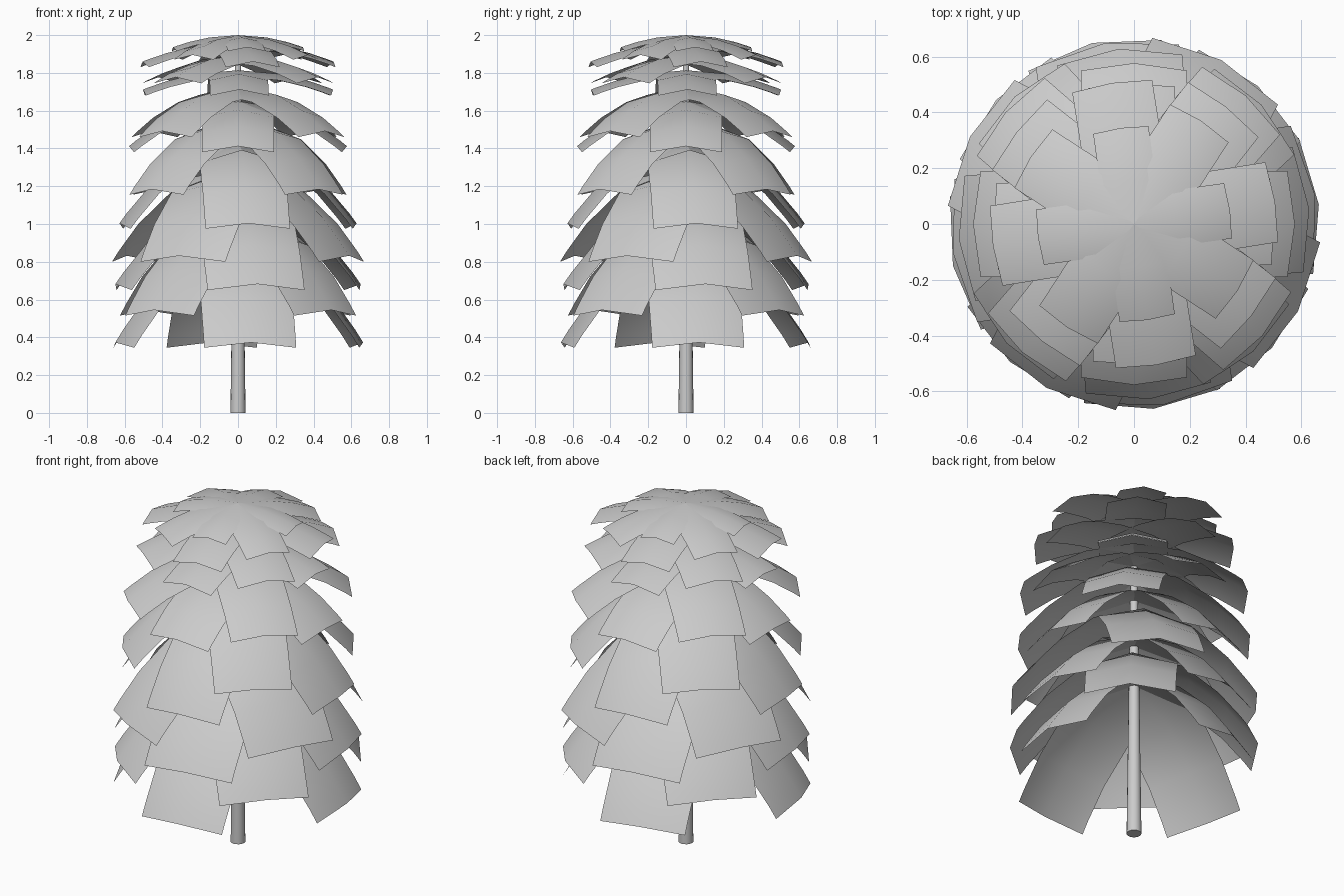
import bpy, math

cube = bpy.data.objects.get("Cube")
if cube:
    bpy.data.objects.remove(cube, do_unlink=True)

# One plain grey for the whole tree
grey = bpy.data.materials.new("plain grey")
grey.use_nodes = True
colour = (0.6, 0.6, 0.6, 1)
grey.diffuse_color = colour
grey.node_tree.nodes["Principled BSDF"].inputs["Base Color"].default_value = colour


def frond_mesh(name, reach, width, root_z, tip_z, steps=4):
    """Drooping strip along +x with a raised centre fold."""
    drop = root_z - tip_z
    ridge = 0.11 * width
    verts, faces = [], []
    for i in range(steps + 1):
        t = math.sin(i / steps * math.pi / 2) ** 0.85
        x, z = reach * t, root_z - drop * t * t
        slope = 2 * drop * t / reach
        size = math.hypot(slope, 1)
        verts.append((x, -width / 2, z))
        verts.append((x + ridge * slope / size, 0, z + ridge / size))
        verts.append((x, width / 2, z))
    for i in range(steps):
        for j in range(2):
            a = i * 3 + j
            faces.append((a, a + 3, a + 4, a + 1))
    mesh = bpy.data.meshes.new(name)
    mesh.from_pydata(verts, [], faces)
    mesh.materials.append(grey)
    mesh.shade_smooth()
    return mesh


# Tiers from bottom to top: turn, reach, width, root height, tip height
tiers = [
    (6, 0.62, 0.49, 0.86, 0.345),
    (48, 0.62, 0.49, 0.98, 0.515),
    (9, 0.61, 0.52, 1.10, 0.65),
    (62, 0.62, 0.51, 1.25, 0.80),
    (5, 0.59, 0.45, 1.39, 0.975),
    (43, 0.59, 0.42, 1.52, 1.155),
    (0, 0.55, 0.38, 1.61, 1.38),
    (49, 0.585, 0.37, 1.69, 1.46),
    (1, 0.49, 0.31, 1.78, 1.68),
    (52, 0.52, 0.32, 1.86, 1.745),
    (9, 0.50, 0.29, 1.93, 1.83),
    (57, 0.43, 0.25, 1.97, 1.87),
    (8, 0.34, 0.20, 1.978, 1.915),
]
for level, (turn, *shape) in enumerate(tiers, 1):
    mesh = frond_mesh(f"frond_tier_{level}", *shape)
    for k in range(4):
        # The back and left fronds of the lowest tier are turned further
        extra = 7 if level == 1 and k in (1, 2) else 0
        frond = bpy.data.objects.new(f"frond_tier_{level}_{k + 1}", mesh)
        frond.rotation_euler.z = math.radians(turn + extra + 90 * k)
        bpy.context.collection.objects.link(frond)

# Tapering trunk
bpy.ops.mesh.primitive_cone_add(vertices=16, radius1=0.04, radius2=0.015, depth=1.94,
                                location=(0, 0, 0.97))
trunk = bpy.context.object
trunk.name = "trunk"
trunk.data.materials.append(grey)
bpy.ops.object.shade_smooth_by_angle()
